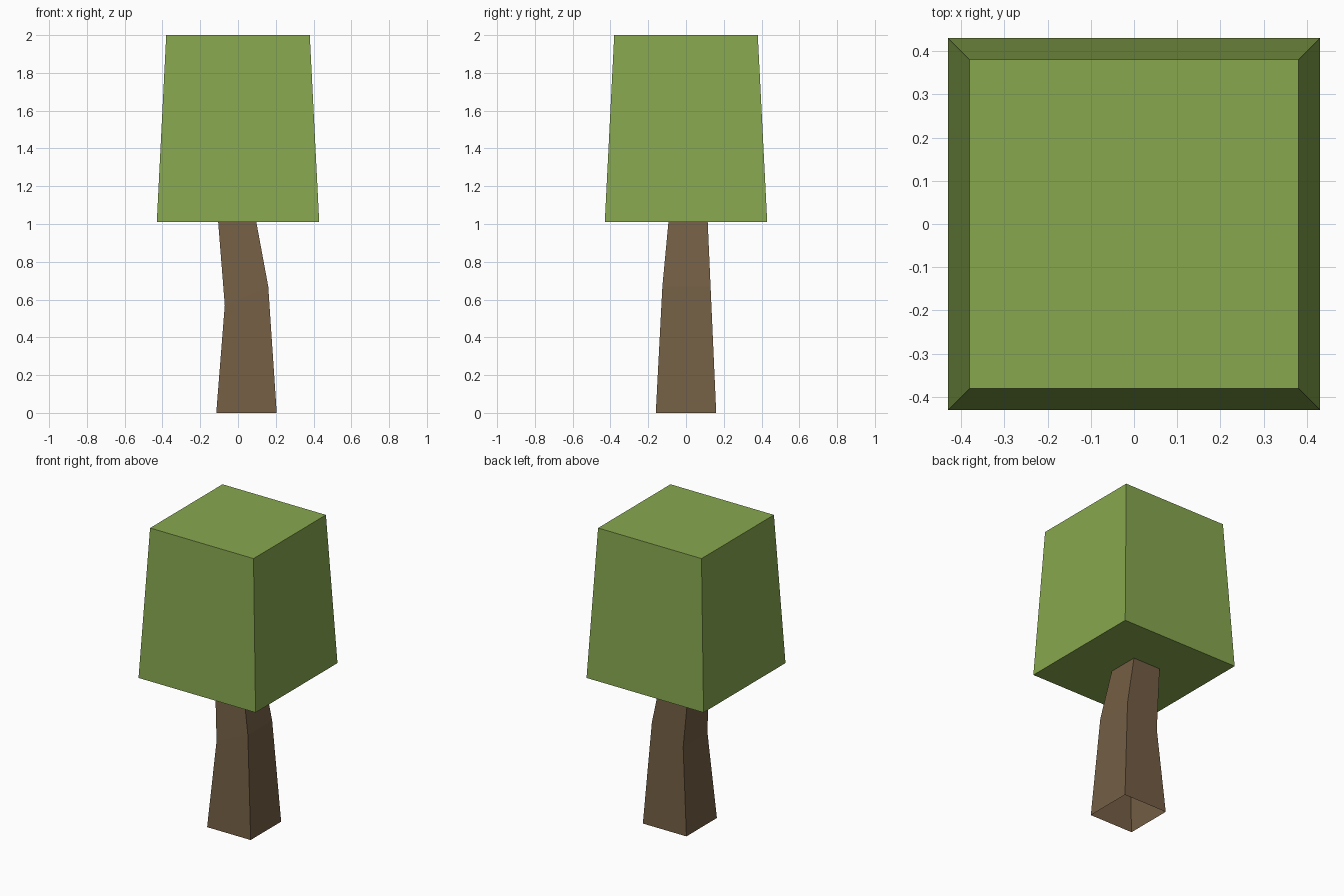
import bpy, bmesh

if "Cube" in bpy.data.objects:
    bpy.data.objects.remove(bpy.data.objects["Cube"])


def material(name, rgb):
    # sRGB bytes to linear diffuse colour
    m = bpy.data.materials.new(name)
    m.diffuse_color = [((c / 255 + 0.055) / 1.055) ** 2.4 for c in rgb] + [1]
    m.use_nodes = True
    m.node_tree.nodes["Principled BSDF"].inputs["Base Color"].default_value = m.diffuse_color
    return m


def loft(name, rings, mat, cap_bottom, cap_top):
    # ring = (x_left, x_right, y_front, y_back, z_left, z_right)
    bm = bmesh.new()
    loops = []
    for x0, x1, y0, y1, z0, z1 in rings:
        corners = [(x0, y0, z0), (x1, y0, z1), (x1, y1, z1), (x0, y1, z0)]
        loops.append([bm.verts.new(c) for c in corners])
    for a, b in zip(loops, loops[1:]):
        for i in range(4):
            j = (i + 1) % 4
            bm.faces.new((a[i], a[j], b[j], b[i]))
    if cap_bottom:
        bm.faces.new(loops[0][::-1])
    if cap_top:
        bm.faces.new(loops[-1])
    mesh = bpy.data.meshes.new(name)
    bm.to_mesh(mesh)
    bm.free()
    mesh.materials.append(mat)
    obj = bpy.data.objects.new(name, mesh)
    bpy.context.collection.objects.link(obj)


# Bent trunk, open at the base
loft("trunk", [
    (-0.115, 0.205, -0.16, 0.16, 0, 0),
    (-0.07, 0.16, -0.125, 0.13, 0.57, 0.67),
    (-0.105, 0.097, -0.093, 0.115, 1.01, 1.01),
], material("bark brown", (115, 94, 68)), False, False)

# Tapered block of leaves
loft("foliage", [
    (-0.43, 0.43, -0.43, 0.43, 1.01, 1.01),
    (-0.38, 0.38, -0.38, 0.38, 2, 2),
], material("leaf green", (135, 167, 78)), True, True)
